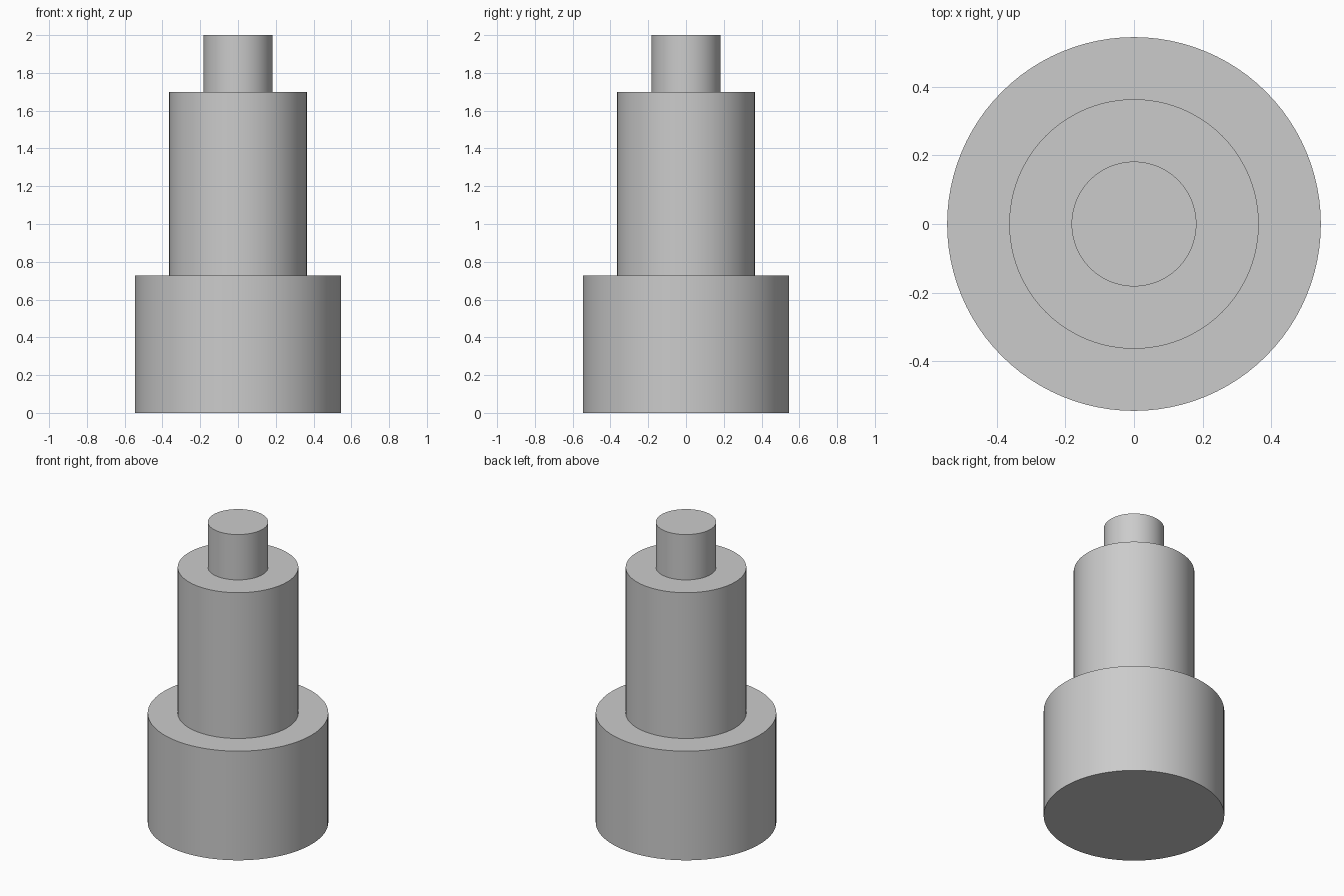
import bpy
import math

cube = bpy.data.objects.get("Cube")
if cube:
    bpy.data.objects.remove(cube, do_unlink=True)

# Single plain grey
GREY = (0.6, 0.6, 0.6, 1.0)
grey = bpy.data.materials.new("plain grey")
grey.use_nodes = True
grey.diffuse_color = GREY
grey.node_tree.nodes["Principled BSDF"].inputs["Base Color"].default_value = GREY


def add_tier(name, radius, bottom, top):
    """Upright cylinder between two heights, smooth with sharp rims."""
    bpy.ops.mesh.primitive_cylinder_add(
        vertices=96, radius=radius, depth=top - bottom,
        location=(0, 0, (bottom + top) / 2))
    tier = bpy.context.object
    tier.name = name
    tier.data.materials.append(grey)
    bpy.ops.object.shade_smooth_by_angle(angle=math.radians(30))


# Three stacked tiers of a stepped shaft
add_tier("wide_base", 0.545, 0, 0.727)
add_tier("middle_shaft", 0.364, 0.727, 1.698)
add_tier("top_pin", 0.182, 1.698, 2)
